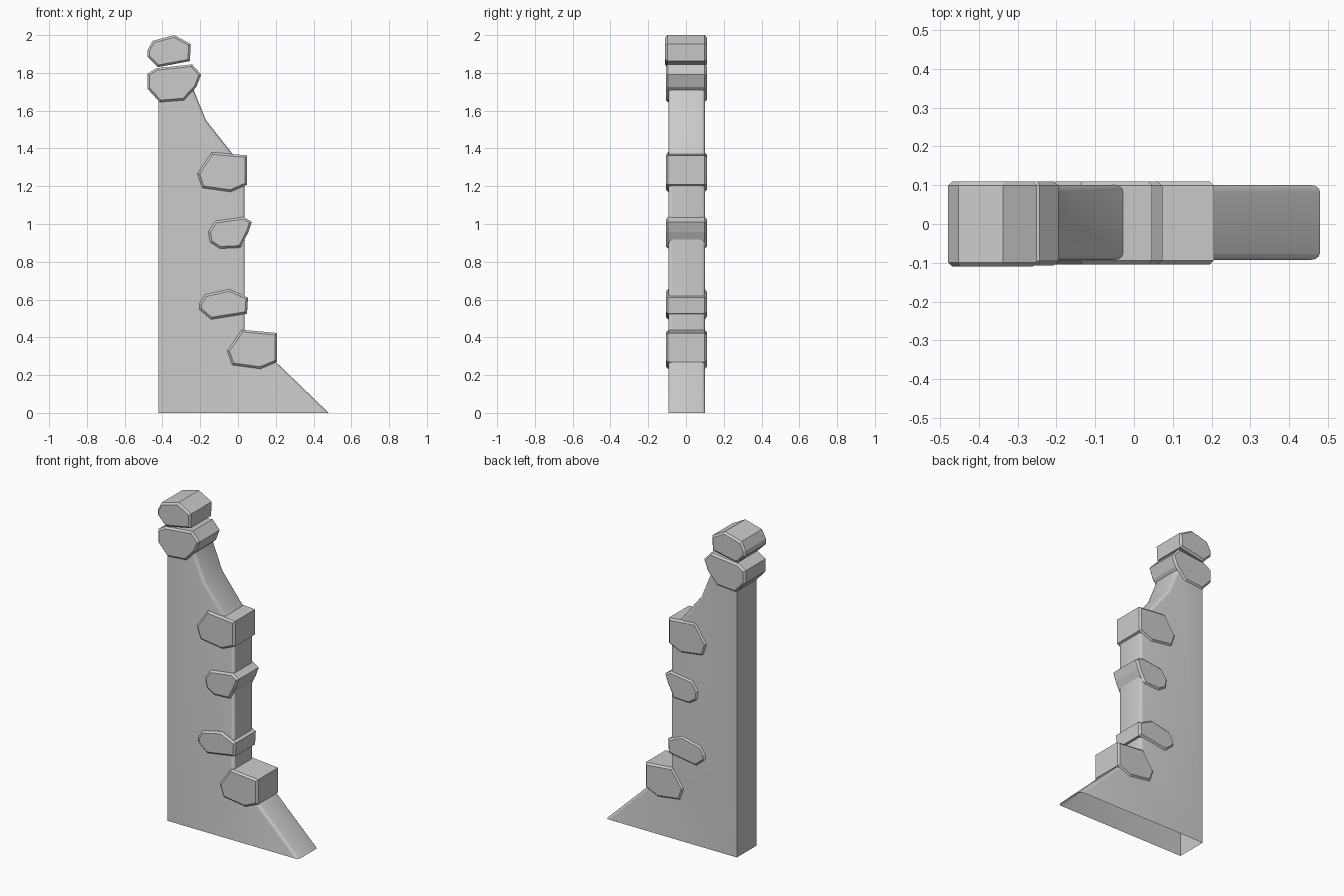
import bpy, bmesh

if "Cube" in bpy.data.objects:
    bpy.data.objects.remove(bpy.data.objects["Cube"])

def extrude_profile(pts, y0, y1):
    """Closed XZ outline extruded along y."""
    bm = bmesh.new()
    a = [bm.verts.new((x, y0, z)) for x, z in pts]
    b = [bm.verts.new((x, y1, z)) for x, z in pts]
    n = len(pts)
    bm.faces.new(a)
    bm.faces.new(b[::-1])
    for i in range(n):
        j = (i + 1) % n
        bm.faces.new((a[i], b[i], b[j], a[j]))
    bmesh.ops.recalc_face_normals(bm, faces=bm.faces)
    return bm

def finish(bm, name, smooth=None):
    me = bpy.data.meshes.new(name)
    bm.to_mesh(me)
    bm.free()
    ob = bpy.data.objects.new(name, me)
    bpy.context.collection.objects.link(ob)
    if smooth:
        bpy.ops.object.select_all(action='DESELECT')
        ob.select_set(True)
        bpy.context.view_layer.objects.active = ob
        bpy.ops.object.shade_smooth_by_angle(angle=smooth)
    return ob

# Wall: plain panel with a ragged right edge, open underneath
wall = [(-.42, 0), (.48, 0), (.2, .27), (.035, .43), (.035, 1.29),
        (-.17, 1.55), (-.235, 1.71), (-.26, 1.78), (-.42, 1.78)]
bm = extrude_profile(wall, -.093, .101)
bottom = [f for f in bm.faces if all(v.co.z < .001 for v in f.verts)]
bmesh.ops.delete(bm, geom=bottom, context='FACES_ONLY')

def on_right_edge(e):
    p, q = (v.co for v in e.verts)
    return (abs(p.y - q.y) < .001 and abs(p.z - q.z) > .01
            and max(p.x, q.x) > -.41)

bmesh.ops.bevel(bm, geom=[e for e in bm.edges if on_right_edge(e)],
                offset=.018, segments=3, profile=.5, affect='EDGES')
finish(bm, "wall", .6)

# Three stone outlines in a unit box
block = [(.29, 1), (1, .92), (1, .18), (.67, 0), (.1, .1), (0, .46)]
cap = [(0, .52), (.12, .82), (.62, 1), (1, .72), (.98, .19), (.24, 0), (0, .33)]
chip = [(0, .55), (.17, .88), (.82, 1), (1, .84), (.92, .52), (.74, .03),
        (.27, 0), (.04, .2)]
chip_top = [(0, .75), (.17, .9), (.83, 1), (1, .73), (.91, .4), (.68, .05),
            (.23, 0), (0, .36)]

# Stones: outline, x0, x1, z0, z1, y0, y1
stones = {
    "top_stone": (cap, -.48, -.25, 1.83, 2.0, -.11, .11),
    "upper_stone": (chip_top, -.48, -.195, 1.645, 1.845, -.107, .11),
    "high_edge_stone": (block, -.215, .047, 1.17, 1.38, -.105, .11),
    "middle_edge_stone": (chip, -.157, .073, .87, 1.037, -.105, .11),
    "low_edge_stone": (cap, -.205, .053, .495, .655, -.105, .11),
    "base_edge_stone": (block, -.057, .206, .233, .44, -.105, .11),
}
for name, (shape, x0, x1, z0, z1, y0, y1) in stones.items():
    pts = [(x0 + u * (x1 - x0), z0 + v * (z1 - z0)) for u, v in shape]
    bm = extrude_profile(pts, y0, y1)
    rim = [e for e in bm.edges if abs(e.verts[0].co.y - e.verts[1].co.y) < .001]
    bmesh.ops.bevel(bm, geom=rim, offset=.011, segments=1, affect='EDGES')
    finish(bm, name)
